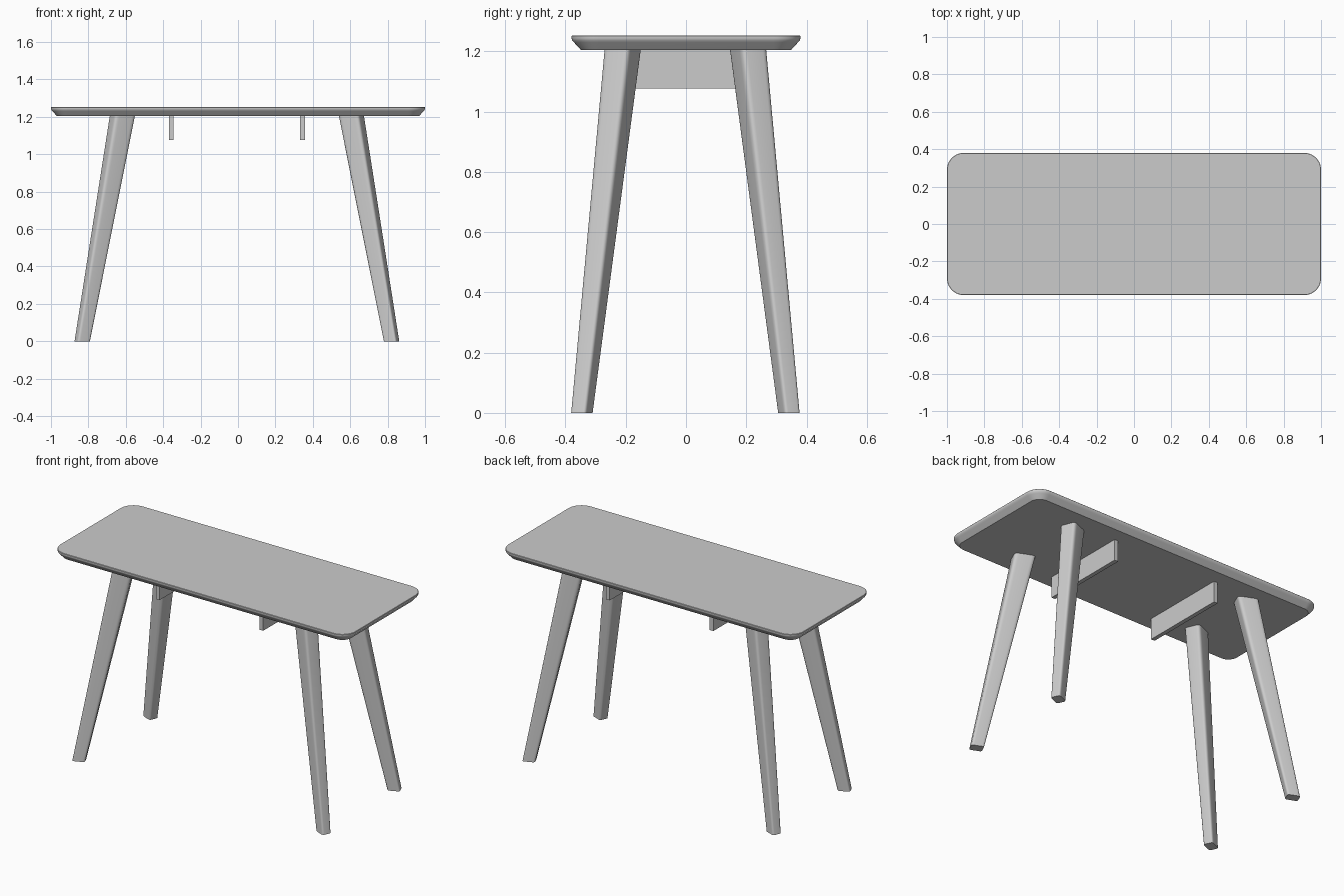
import bpy
import bmesh
import math
from mathutils import Vector

cube = bpy.data.objects.get("Cube")
if cube:
    bpy.data.objects.remove(cube, do_unlink=True)

grey = bpy.data.materials.new("plain_grey")
grey.use_nodes = True
colour = (0.6, 0.6, 0.6, 1)
grey.diffuse_color = colour
grey.node_tree.nodes["Principled BSDF"].inputs["Base Color"].default_value = colour

UNDERSIDE, TOP = 1.205, 1.253
SHIFT = Vector((-0.006, -0.002, 0))  # legs and rails sit slightly off centre


def loft(name, rings):
    """Skin a stack of equal rings and cap both ends."""
    bm = bmesh.new()
    loops = [[bm.verts.new(p) for p in ring] for ring in rings]
    n = len(loops[0])
    for low, high in zip(loops, loops[1:]):
        for i in range(n):
            j = (i + 1) % n
            bm.faces.new((low[i], low[j], high[j], high[i]))
    bm.faces.new(loops[0][::-1])
    bm.faces.new(loops[-1])
    bmesh.ops.recalc_face_normals(bm, faces=bm.faces[:])
    mesh = bpy.data.meshes.new(name)
    bm.to_mesh(mesh)
    bm.free()
    mesh.materials.append(grey)
    obj = bpy.data.objects.new(name, mesh)
    bpy.context.collection.objects.link(obj)
    bpy.ops.object.select_all(action="DESELECT")
    obj.select_set(True)
    bpy.context.view_layer.objects.active = obj
    bpy.ops.object.shade_smooth_by_angle(angle=math.radians(32))
    return obj


def rounded_rectangle(half_x, half_y, radius, z, steps=10):
    ring = []
    for k, (sx, sy) in enumerate(((1, 1), (-1, 1), (-1, -1), (1, -1))):
        for i in range(steps + 1):
            a = math.radians(90) * (k + i / steps)
            ring.append((sx * (half_x - radius) + radius * math.cos(a),
                         sy * (half_y - radius) + radius * math.sin(a), z))
    return ring


def rounded_section(corners, cut=0.2, steps=5):
    """Soften polygon corners, then stretch the outline to the unit square."""
    pts = [Vector(c) for c in corners]
    out = []
    for i, p in enumerate(pts):
        a = p.lerp(pts[i - 1], cut)
        b = p.lerp(pts[(i + 1) % len(pts)], cut)
        for s in range(steps + 1):
            t = s / steps
            out.append(a.lerp(p, t).lerp(p.lerp(b, t), t))
    lo = [min(p[k] for p in out) for k in (0, 1)]
    hi = [max(p[k] for p in out) for k in (0, 1)]
    return [[(p[k] - lo[k]) / (hi[k] - lo[k]) for k in (0, 1)] for p in out]


# Tabletop with an undercut rim
rim = ((0.031, UNDERSIDE), (0.008, 1.23), (0.002, 1.237), (0, 1.243), (0, 1.251), (0.002, TOP))
loft("tabletop", [rounded_rectangle(1 - d, 0.38 - d, 0.09 - d, z) for d, z in rim])

# Tapered splayed legs: turned rectangular section, running from inner to outer side
section = rounded_section(((0.75, 1), (1, 0.35), (0.25, 0), (0, 0.65)))
foot = (0.786, 0.868, 0.308, 0.379, 0)
head = (0.545, 0.679, 0.148, 0.268, UNDERSIDE + 0.002)


def leg_ring(box, sx, sy):
    x0, x1, y0, y1, z = box
    return [Vector((sx * (x0 + u * (x1 - x0)), sy * (y0 + v * (y1 - y0)), z)) + SHIFT
            for u, v in section]


for side, sx in (("left", 1), ("right", -1)):
    for end, sy in (("front", -1), ("back", 1)):
        loft(f"{end}_{side}_leg", [leg_ring(foot, sx, sy), leg_ring(head, sx, sy)])

    # Cross rail under the top
    x = sx * 0.351
    footprint = [(x - 0.0125, -0.265), (x + 0.0125, -0.265), (x + 0.0125, 0.265), (x - 0.0125, 0.265)]
    loft(f"{side}_rail", [[Vector((*p, z)) + SHIFT for p in footprint]
                          for z in (1.077, UNDERSIDE + 0.002)])
